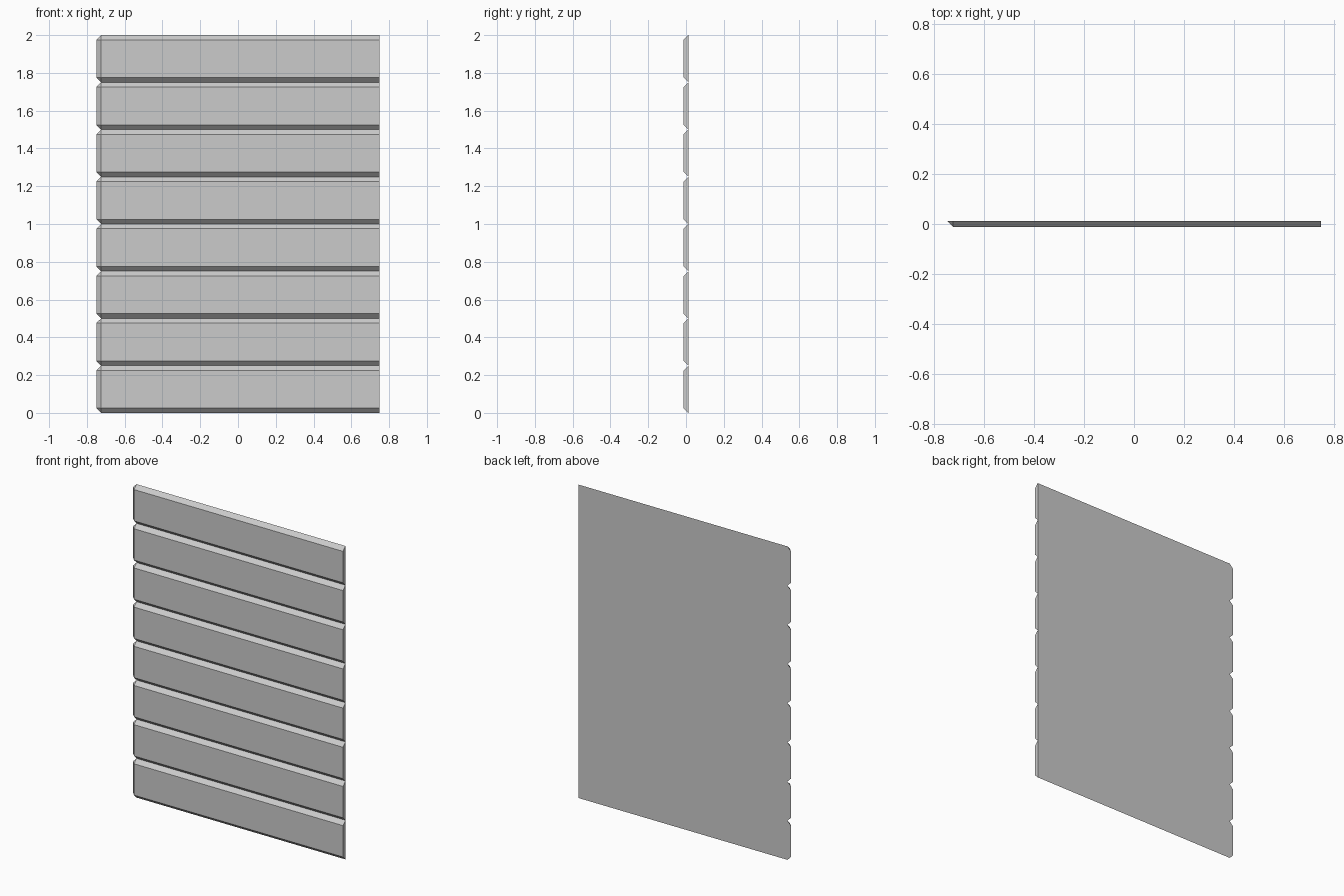
import bpy, bmesh

if "Cube" in bpy.data.objects:
    bpy.data.objects.remove(bpy.data.objects["Cube"])

HALF_W, HALF_T = 0.75, 0.0125   # half width and half thickness
PLANK_H, BEV = 0.25, 0.025      # plank height and bevel size
COUNT = 8

# Outlines (x, z): the back keeps the full height with clipped left corners,
# the front is inset by the bevel on the left, top and bottom
L, R, H = -HALF_W, HALF_W, PLANK_H
back = [(L + BEV, 0), (R, 0), (R, H), (L + BEV, H), (L, H - BEV), (L, BEV)]
front = [(L + BEV, BEV), (R, BEV), (R, H - BEV), (L + BEV, H - BEV)]


def add_plank(bm, z):
    """One bevelled plank with its lower edge at height z."""
    b = [bm.verts.new((x, HALF_T, z + h)) for x, h in back]
    f = [bm.verts.new((x, -HALF_T, z + h)) for x, h in front]
    bm.faces.new(b)                          # back
    bm.faces.new(f)                          # front
    bm.faces.new((b[0], b[1], f[1], f[0]))   # lower bevel
    bm.faces.new((b[1], b[2], f[2], f[1]))   # right end
    bm.faces.new((b[2], b[3], f[3], f[2]))   # upper bevel
    bm.faces.new((b[3], b[4], f[3]))         # upper left corner
    bm.faces.new((b[4], b[5], f[0], f[3]))   # left bevel
    bm.faces.new((b[5], b[0], f[0]))         # lower left corner


# Wall panel: a stack of planks
bm = bmesh.new()
for i in range(COUNT):
    add_plank(bm, i * PLANK_H)
bmesh.ops.recalc_face_normals(bm, faces=bm.faces)
mesh = bpy.data.meshes.new("plank_wall")
bm.to_mesh(mesh)
bm.free()
bpy.context.collection.objects.link(bpy.data.objects.new("plank_wall", mesh))
